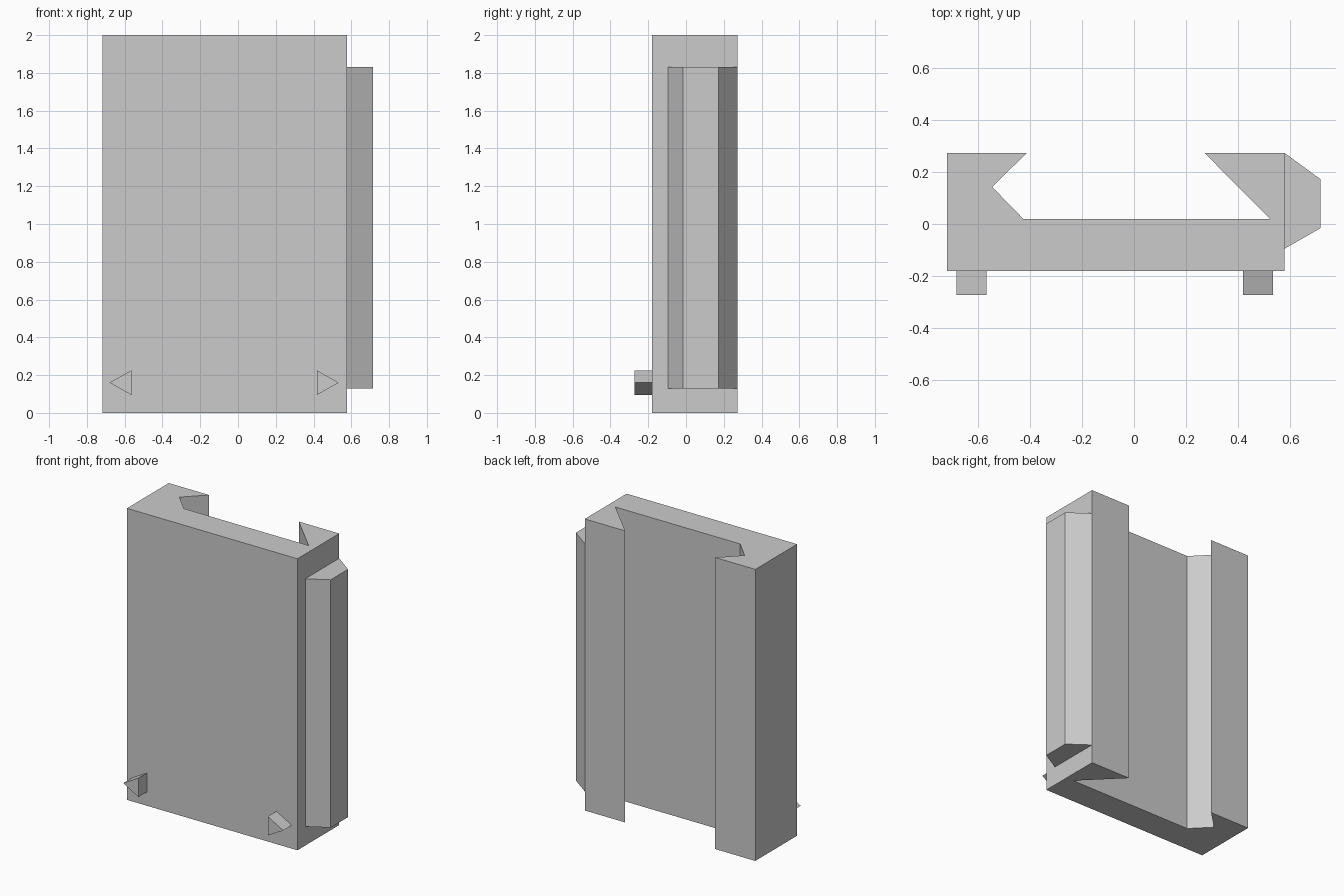
import bpy
import bmesh
from mathutils import Vector

if "Cube" in bpy.data.objects:
    bpy.data.objects.remove(bpy.data.objects["Cube"])


def prism(name, points, offset):
    """Extrude a closed polygon along offset into a solid object."""
    bm = bmesh.new()
    face = bm.faces.new([bm.verts.new(p) for p in points])
    ext = bmesh.ops.extrude_face_region(bm, geom=[face], use_keep_orig=True)
    moved = [g for g in ext["geom"] if isinstance(g, bmesh.types.BMVert)]
    bmesh.ops.translate(bm, verts=moved, vec=Vector(offset))
    bmesh.ops.recalc_face_normals(bm, faces=bm.faces)
    mesh = bpy.data.meshes.new(name)
    bm.to_mesh(mesh)
    bm.free()
    obj = bpy.data.objects.new(name, mesh)
    bpy.context.collection.objects.link(obj)
    return obj


# Main body: plate with a dovetail channel open at the back
body = [(-0.717, -0.18), (0.577, -0.18), (0.577, 0.273), (0.27, 0.273),
        (0.522, 0.02), (-0.425, 0.02), (-0.544, 0.142), (-0.411, 0.273),
        (-0.717, 0.273)]
prism("channel_body", [(x, y, 0) for x, y in body], (0, 0, 2))

# Tapered rail along the right side
rail = [(0.577, -0.095), (0.715, -0.016), (0.715, 0.172), (0.577, 0.273)]
prism("side_rail", [(x, y, 0.13) for x, y in rail], (0, 0, 1.70))

# Triangular arrow studs on the front, pointing outwards
for name, base_x, tip_x in (("left_arrow", -0.565, -0.68),
                            ("right_arrow", 0.418, 0.534)):
    tri = [(base_x, 0.095), (tip_x, 0.16), (base_x, 0.225)]
    prism(name, [(x, -0.273, z) for x, z in tri], (0, 0.093, 0))
